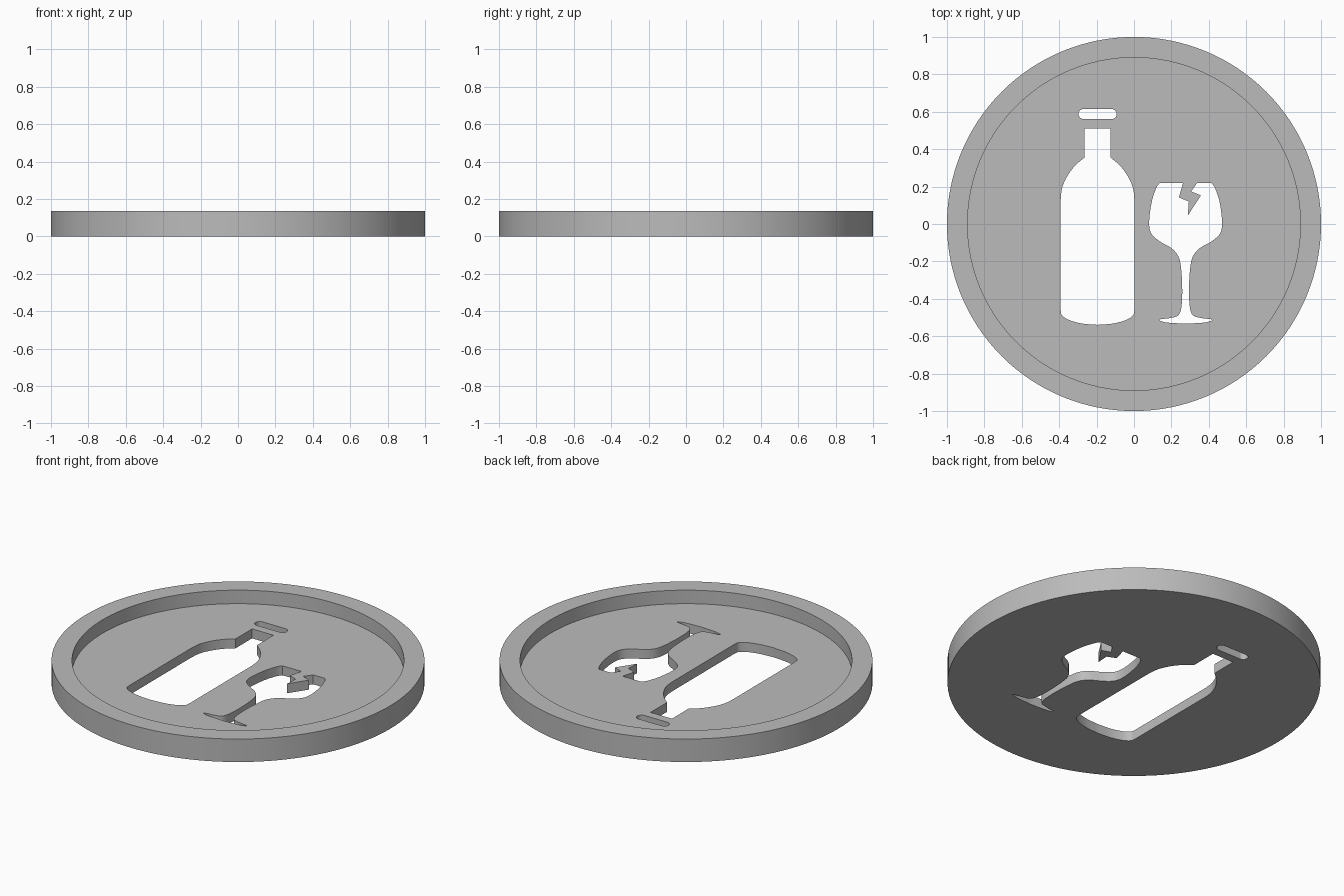
import bpy, bmesh, math
from mathutils import Vector

if "Cube" in bpy.data.objects:
    bpy.data.objects.remove(bpy.data.objects["Cube"])

HEIGHT, FLOOR, RIM = 0.136, 0.056, 0.89

grey = bpy.data.materials.new("plain_grey")
grey.diffuse_color = (0.5, 0.5, 0.5, 1)
grey.use_nodes = True
grey.node_tree.nodes["Principled BSDF"].inputs["Base Color"].default_value = grey.diffuse_color


def prism(name, outline, z0, z1):
    """Solid with the given flat outline between two heights."""
    bm = bmesh.new()
    face = bm.faces.new([bm.verts.new((x, y, z0)) for x, y in outline])
    ext = bmesh.ops.extrude_face_region(bm, geom=[face])
    for v in ext["geom"]:
        if isinstance(v, bmesh.types.BMVert):
            v.co.z = z1
    bmesh.ops.recalc_face_normals(bm, faces=bm.faces)
    mesh = bpy.data.meshes.new(name)
    bm.to_mesh(mesh)
    bm.free()
    mesh.materials.append(grey)
    obj = bpy.data.objects.new(name, mesh)
    bpy.context.collection.objects.link(obj)
    return obj


def circle(r, n=128):
    return [(r * math.cos(2 * math.pi * i / n), r * math.sin(2 * math.pi * i / n))
            for i in range(n)]


def smooth(points, steps=5):
    """Catmull-Rom curve through the points."""
    p = [Vector(q) for q in points]
    p = [2 * p[0] - p[1]] + p + [2 * p[-1] - p[-2]]
    out = []
    for a, b, c, d in zip(p, p[1:], p[2:], p[3:]):
        for i in range(steps):
            t = i / steps
            out.append(tuple(0.5 * (2 * b + (c - a) * t + (2 * a - 5 * b + 4 * c - d) * t * t
                                    + (3 * b - a - 3 * c + d) * t ** 3)))
    return out + [tuple(p[-2])]


def symmetric(half, cx):
    """Right half from top to bottom centre, mirrored about x = cx."""
    left = [(-x, y) for x, y in reversed(half) if x > 1e-5]
    return [(cx + x, y) for x, y in half + left]


# Bottle body: square neck, round shoulder, straight side, bowed base
bottle = [(0.07, 0.51)]
bottle += smooth([(0.07, 0.355), (0.122, 0.31), (0.165, 0.25), (0.19, 0.19), (0.197, 0.13)])
bottle += smooth([(0.197, -0.46), (0.19, -0.488), (0.155, -0.512), (0.085, -0.532), (0, -0.539)])

# Bottle cap: slot with round ends
cap_r, cap_half = 0.027, 0.075
cap = [(-0.195 + s * (cap_half + cap_r * math.cos(a)), 0.588 + s * cap_r * math.sin(a))
       for s in (1, -1) for a in [math.pi * (i / 10 - 0.5) for i in range(11)]]

# Wine glass: bowl, stem and foot, with a jagged crack left at the rim
glass = smooth([(0.138, 0.22), (0.158, 0.19), (0.182, 0.115), (0.195, 0.01), (0.184, -0.05),
                (0.14, -0.092), (0.075, -0.13), (0.038, -0.175), (0.024, -0.24),
                (0.018, -0.35), (0.022, -0.44), (0.038, -0.487), (0.08, -0.502),
                (0.135, -0.509)])
glass += smooth([(0.142, -0.516), (0.1, -0.527), (0, -0.533)])
crack = [(0.262, 0.22), (0.24, 0.142), (0.293, 0.12), (0.288, 0.046),
         (0.358, 0.153), (0.305, 0.174), (0.338, 0.22)]

# Coaster: disc with a recessed floor and the symbols cut through
coaster = prism("coaster", circle(1.0), 0, HEIGHT)
cutters = [
    prism("recess_cutter", circle(RIM), FLOOR, 0.3),
    prism("bottle_cutter", symmetric(bottle, -0.195), -0.1, 0.2),
    prism("cap_cutter", cap, -0.1, 0.2),
    prism("glass_cutter", symmetric(glass, 0.276) + crack, -0.1, 0.2),
]
bpy.context.view_layer.objects.active = coaster
for cutter in cutters:
    mod = coaster.modifiers.new(cutter.name, "BOOLEAN")
    mod.operation, mod.solver, mod.object = "DIFFERENCE", "EXACT", cutter
    bpy.ops.object.modifier_apply(modifier=mod.name)
    bpy.data.objects.remove(cutter)

coaster.select_set(True)
bpy.ops.object.shade_smooth_by_angle(angle=math.radians(30))
